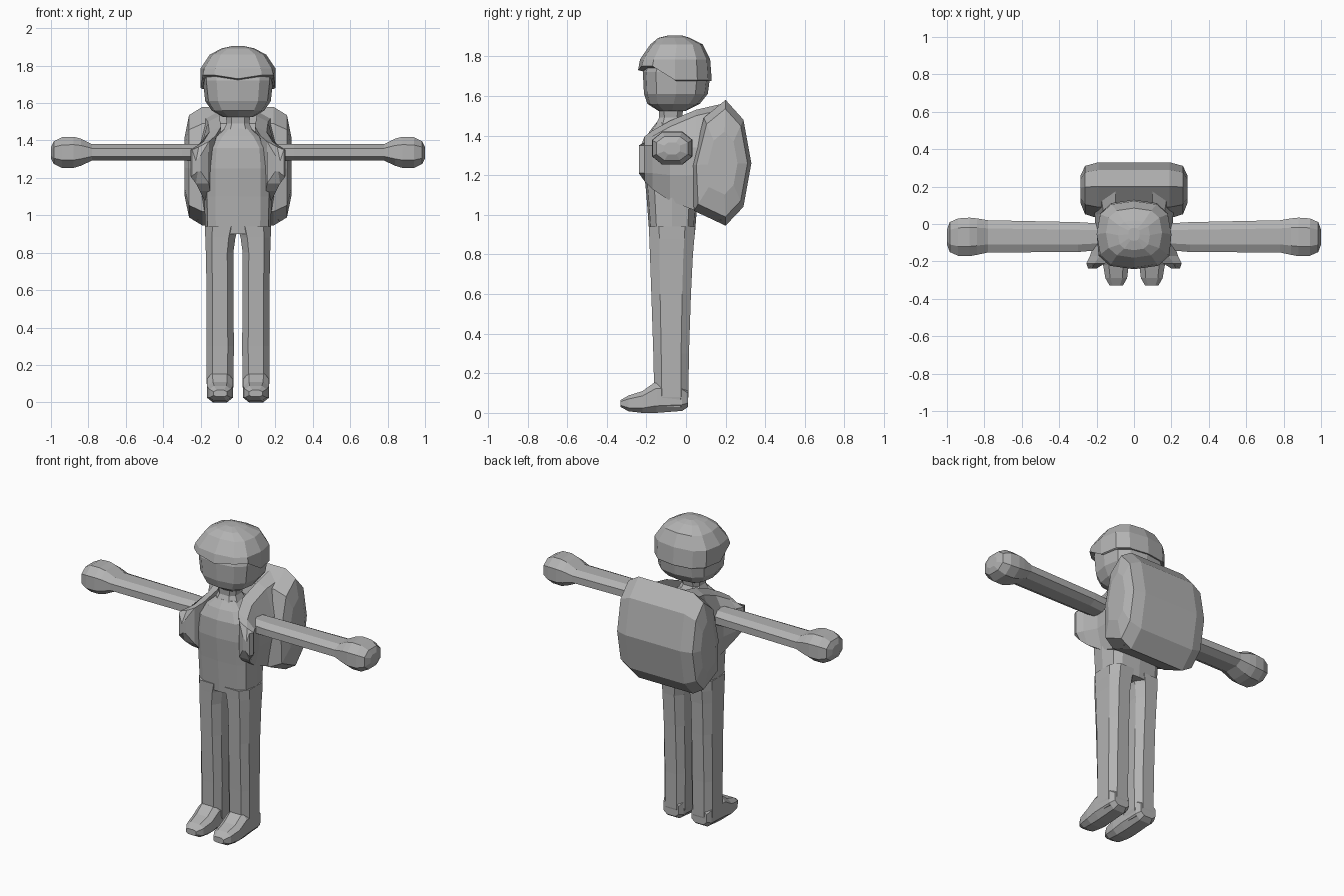
import bpy, bmesh, math

grey = bpy.data.materials.new("plain grey")
grey.diffuse_color = (0.45, 0.45, 0.45, 1)


def finish(name, bm):
    bmesh.ops.recalc_face_normals(bm, faces=bm.faces)
    me = bpy.data.meshes.new(name)
    bm.to_mesh(me)
    bm.free()
    me.materials.append(grey)
    ob = bpy.data.objects.new(name, me)
    bpy.context.collection.objects.link(ob)
    return ob


def skin(name, rings):
    """Bridge equal-sized point rings and cap both ends."""
    bm = bmesh.new()
    rows = [[bm.verts.new(p) for p in r] for r in rings]
    n = len(rows[0])
    for a, b in zip(rows, rows[1:]):
        for i in range(n):
            j = (i + 1) % n
            bm.faces.new((a[i], a[j], b[j], b[i]))
    bm.faces.new(rows[0])
    bm.faces.new(rows[-1])
    return finish(name, bm)


def unit_ring(n, e, turn):
    pts = []
    for i in range(n):
        t = 2 * math.pi * (i + turn) / n
        c, s = math.cos(t), math.sin(t)
        pts.append((math.copysign(abs(c) ** (2 / e), c), math.copysign(abs(s) ** (2 / e), s)))
    m = max(abs(p[0]) for p in pts)
    return [(u / m, v / m) for u, v in pts]


def loft(name, axis, rows, n=8, e=3, turn=0.5):
    """Rows are (position, u min, u max, v min, v max) across the axis."""
    rings = []
    for p, u0, u1, v0, v1 in rows:
        ring = []
        for u, v in unit_ring(n, e, turn):
            a = (u0 + u1) / 2 + u * (u1 - u0) / 2
            b = (v0 + v1) / 2 + v * (v1 - v0) / 2
            ring.append({"x": (p, a, b), "y": (a, p, b), "z": (a, b, p)}[axis])
        rings.append(ring)
    return skin(name, rings)


def mirror(ob):
    """Add the opposite side as part of the same object."""
    bm = bmesh.new()
    bm.from_mesh(ob.data)
    dup = bmesh.ops.duplicate(bm, geom=bm.verts[:] + bm.edges[:] + bm.faces[:])["geom"]
    for v in dup:
        if isinstance(v, bmesh.types.BMVert):
            v.co.x *= -1
    bmesh.ops.recalc_face_normals(bm, faces=bm.faces)
    bm.to_mesh(ob.data)
    bm.free()


# torso and neck
loft("torso", "z", [
    (0.90, -0.175, 0.175, -0.185, 0.045), (1.10, -0.18, 0.18, -0.2, 0.06),
    (1.25, -0.18, 0.18, -0.215, 0.07), (1.36, -0.17, 0.17, -0.21, 0.07),
    (1.42, -0.125, 0.125, -0.185, 0.06), (1.465, -0.07, 0.07, -0.15, 0.0)], n=12, e=3.5, turn=0)
loft("neck", "z", [
    (1.44, -0.085, 0.085, -0.16, 0.01), (1.49, -0.06, 0.06, -0.135, -0.02),
    (1.56, -0.07, 0.07, -0.14, -0.01)])

# legs and feet
mirror(loft("leg", "z", [
    (0.03, 0.035, 0.16, -0.13, 0.0), (0.08, 0.025, 0.167, -0.16, 0.012),
    (0.3, 0.022, 0.168, -0.165, 0.015), (0.6, 0.025, 0.168, -0.175, 0.025),
    (0.8, 0.025, 0.172, -0.182, 0.035), (0.88, 0.014, 0.175, -0.185, 0.042),
    (0.94, -0.002, 0.176, -0.188, 0.047)]))
mirror(loft("foot", "y", [
    (-0.33, 0.06, 0.13, 0.03, 0.065), (-0.29, 0.037, 0.153, 0.008, 0.088),
    (-0.22, 0.028, 0.165, 0.0, 0.11), (-0.15, 0.028, 0.167, 0.0, 0.16),
    (-0.02, 0.03, 0.165, 0.01, 0.15), (0.01, 0.045, 0.15, 0.03, 0.12)]))

# arms with rounded hands
mirror(loft("arm", "x", [
    (0.14, -0.135, 0.0, 1.285, 1.38), (0.3, -0.15, 0.01, 1.293, 1.38),
    (0.78, -0.152, 0.02, 1.293, 1.38), (0.84, -0.165, 0.03, 1.265, 1.41),
    (0.88, -0.172, 0.034, 1.253, 1.42), (0.94, -0.17, 0.03, 1.253, 1.418),
    (0.985, -0.15, 0.01, 1.275, 1.395), (1.0, -0.11, -0.03, 1.305, 1.365)], e=2.5))

# head
loft("head", "z", [
    (1.525, -0.08, 0.08, -0.14, 0.0), (1.56, -0.14, 0.14, -0.195, 0.07),
    (1.61, -0.175, 0.175, -0.212, 0.11), (1.72, -0.188, 0.188, -0.218, 0.125),
    (1.80, -0.18, 0.18, -0.19, 0.11)], n=12, e=2.8, turn=0)

# cap: rim dips at the sides and lifts over the brow
cap = loft("cap", "z", [
    (1.725, -0.2, 0.2, -0.222, 0.128), (1.73, -0.21, 0.21, -0.242, 0.13),
    (1.785, -0.2, 0.2, -0.232, 0.122), (1.86, -0.15, 0.15, -0.18, 0.085),
    (1.893, -0.085, 0.085, -0.14, 0.02), (1.905, -0.03, 0.03, -0.09, -0.02)],
    n=12, e=2.8, turn=0)
for v in cap.data.vertices:
    if v.co.z < 1.75:
        if v.co.y > -0.1:
            v.co.z -= 0.05
            v.co.x *= 0.95
        elif abs(v.co.x) > 0.12:
            v.co.z += 0.02

# backpack: side profile swept across the width, shrinking to the rounded sides
profile = [(0.2, 1.58), (0.29, 1.48), (0.33, 1.26), (0.29, 1.04), (0.2, 0.945),
           (0.04, 1.02), (0.03, 1.25), (0.09, 1.49)]
rings = []
for x, s in ((0.19, 1.0), (0.262, 0.86), (0.285, 0.5)):
    rings.append([(x, 0.19 + (y - 0.19) * s, 1.26 + (z - 1.26) * s) for y, z in profile])
left = [[(-x, y, z) for x, y, z in r] for r in reversed(rings)]
skin("backpack", left + rings)

# shoulder straps: shells running forward from the pack around each arm
rows = [(0.18, 0.10, 1.56, 0.25, 1.27, 0.97), (0.05, 0.10, 1.53, 0.21, 1.27, 1.02),
        (-0.08, 0.09, 1.475, 0.205, 1.27, 1.07), (-0.17, 0.12, 1.425, 0.235, 1.28, 1.13),
        (-0.21, 0.155, 1.395, 0.255, 1.28, 1.17), (-0.238, 0.20, 1.32, 0.245, 1.28, 1.235)]
mirror(skin("strap", [
    [(xi, y, zt), (xi * 0.45 + xo * 0.55, y, zt - 0.03), (xo, y, zm + 0.07), (xo, y, zm - 0.07),
     (xo - 0.03, y, zb), (max(xi, 0.15), y, zb)] for y, xi, zt, xo, zm, zb in rows]))
